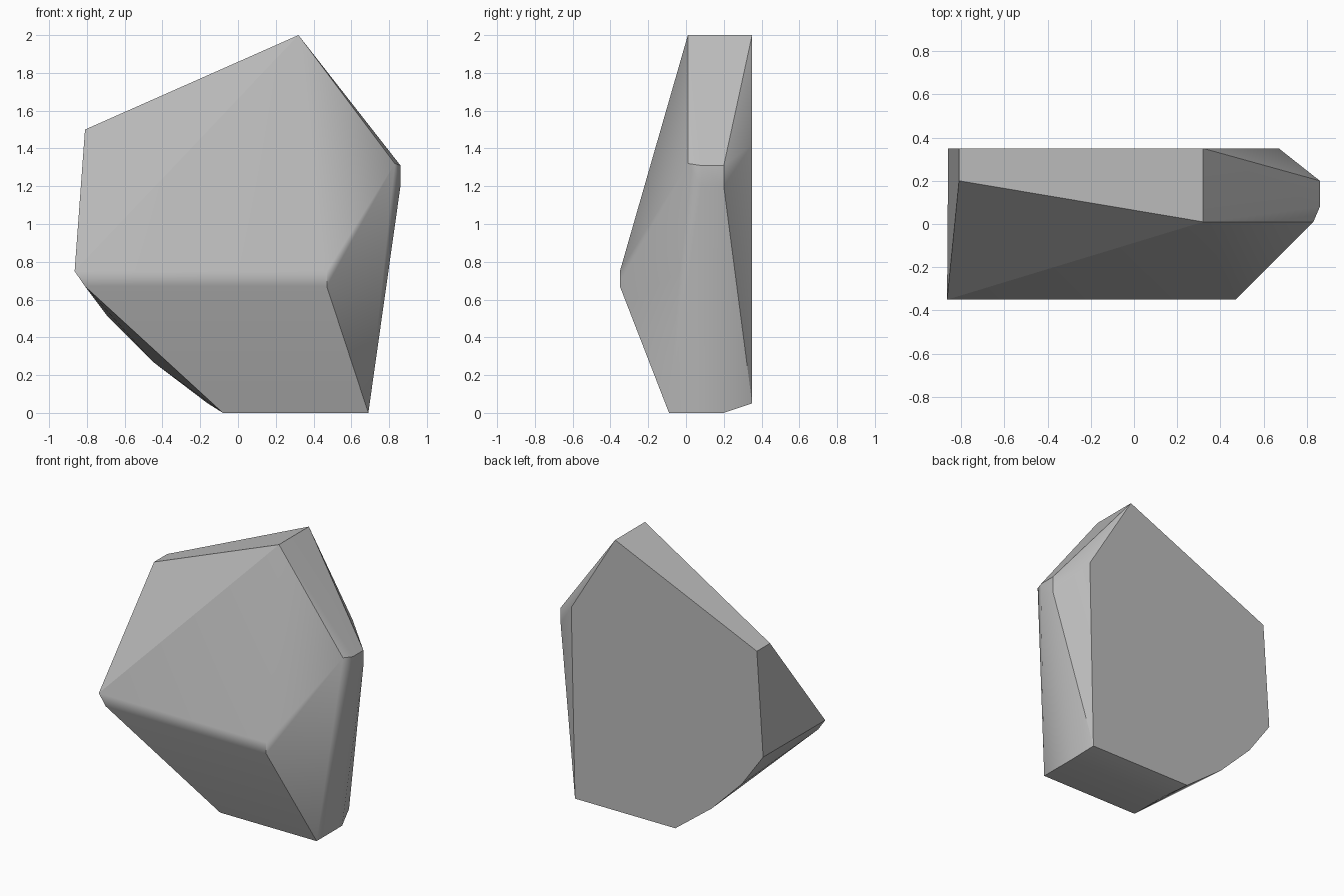
import bpy
import bmesh
import math

cube = bpy.data.objects.get("Cube")
if cube:
    bpy.data.objects.remove(cube, do_unlink=True)


def make_material(name, colour):
    mat = bpy.data.materials.new(name)
    mat.use_nodes = True
    mat.diffuse_color = colour
    mat.node_tree.nodes["Principled BSDF"].inputs["Base Color"].default_value = colour
    return mat


BACK, SHOULDER, BASE_FRONT, RIDGE = 0.35, 0.2, -0.09, -0.35

# Outlines of the rock as (x, z), one for each depth
outlines = {
    # flat back slab
    BACK: [(0.32, 2), (-0.81, 1.5), (-0.86, 0.75), (-0.69, 0.51), (-0.45, 0.27),
           (-0.16, 0.05), (0.64, 0.05), (0.67, 1.42)],
    # shoulders and rear edge of the base
    SHOULDER: [(-0.81, 1.5), (0.86, 1.31), (0.86, 1.2), (0.69, 0), (-0.08, 0)],
    # worn corner on the side
    0.08: [(0.86, 1.31), (0.86, 1.2)],
    # front of the peak
    0.01: [(0.32, 2), (0.83, 1.32)],
    # front edge of the base
    BASE_FRONT: [(0.69, 0), (-0.08, 0)],
    # blunt ridge across the front
    RIDGE: [(-0.865, 0.75), (0.47, 0.75), (0.47, 0.67), (-0.81, 0.67)],
}

# Wrap the outlines in one faceted shell
bm = bmesh.new()
for depth, outline in outlines.items():
    for x, z in outline:
        bm.verts.new((x, depth, z))
hull = bmesh.ops.convex_hull(bm, input=bm.verts[:], use_existing_faces=False)
loose = [v for v in bm.verts if not v.link_faces]
bmesh.ops.delete(bm, geom=loose, context="VERTS")
bmesh.ops.dissolve_limit(bm, angle_limit=math.radians(0.5),
                         verts=bm.verts[:], edges=bm.edges[:])
bmesh.ops.recalc_face_normals(bm, faces=bm.faces[:])

mesh = bpy.data.meshes.new("rock")
bm.to_mesh(mesh)
bm.free()
mesh.materials.append(make_material("stone grey", (0.5, 0.5, 0.5, 1)))

rock = bpy.data.objects.new("rock", mesh)
bpy.context.collection.objects.link(rock)

# Soft worn edges, crisp breaks
bpy.ops.object.select_all(action="DESELECT")
rock.select_set(True)
bpy.context.view_layer.objects.active = rock
bpy.ops.object.shade_smooth_by_angle(angle=math.radians(30))
normals = rock.modifiers.new("face weighted normals", "WEIGHTED_NORMAL")
normals.keep_sharp = True
